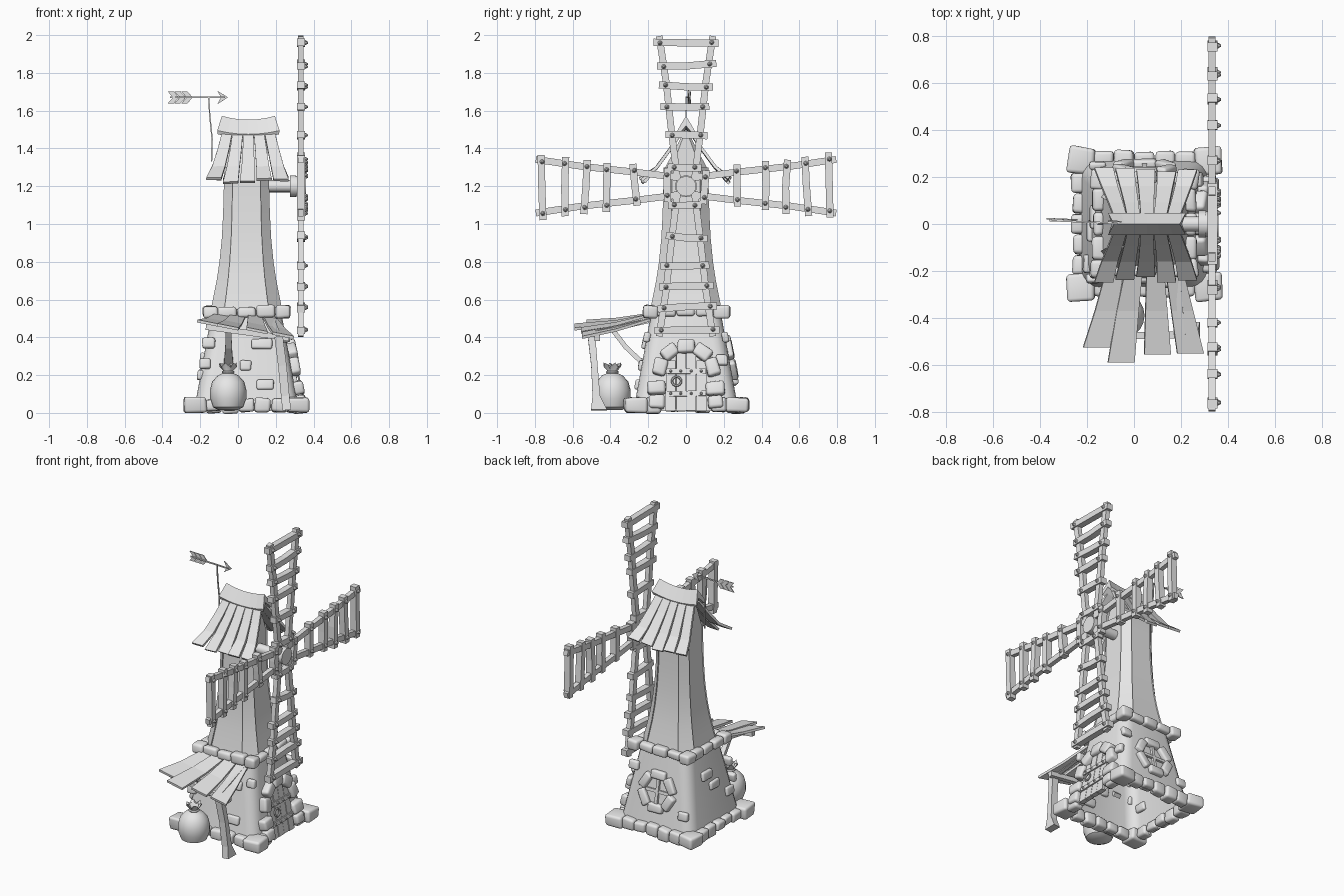
import bpy, bmesh, math, random
from mathutils import Matrix, Vector

if "Cube" in bpy.data.objects:
    bpy.data.objects.remove(bpy.data.objects["Cube"])

random.seed(4)
CX = 0.045
TILT = math.atan(0.09 / 0.5)
T, R = Matrix.Translation, Matrix.Rotation
I4 = Matrix.Identity(4)
grey = bpy.data.materials.new("light_grey")
grey.diffuse_color = (0.8, 0.8, 0.8, 1)
grey.use_nodes = True
grey.node_tree.nodes["Principled BSDF"].inputs["Base Color"].default_value = grey.diffuse_color


def jit(a):
    return random.uniform(-a, a)


def make(name, bm, smooth=None, bevel=0):
    bmesh.ops.recalc_face_normals(bm, faces=bm.faces)
    me = bpy.data.meshes.new(name)
    bm.to_mesh(me)
    bm.free()
    ob = bpy.data.objects.new(name, me)
    bpy.context.collection.objects.link(ob)
    me.materials.append(grey)
    if smooth == "all":
        for p in me.polygons:
            p.use_smooth = True
    elif smooth == "angle":
        bpy.ops.object.select_all(action='DESELECT')
        ob.select_set(True)
        bpy.context.view_layer.objects.active = ob
        bpy.ops.object.shade_smooth_by_angle(angle=math.radians(35))
    if bevel:
        m = ob.modifiers.new("round", 'BEVEL')
        m.width, m.segments = bevel, 3
    return ob


def loft(bm, rings, start=True, end=True, M=I4):
    vs = [[bm.verts.new(M @ Vector(p)) for p in r] for r in rings]
    n = len(vs[0])
    for a, b in zip(vs, vs[1:]):
        for i in range(n):
            bm.faces.new((a[i], a[(i + 1) % n], b[(i + 1) % n], b[i]))
    if start:
        bm.faces.new(vs[0][::-1])
    if end:
        bm.faces.new(vs[-1])


def box(bm, M, size, wob=0.0):
    r = bmesh.ops.create_cube(bm, size=1, matrix=M @ Matrix.Diagonal((*size, 1)))
    for v in r["verts"]:
        v.co += Vector((jit(wob), jit(wob), jit(wob)))


def strip(bm, pts, widths, thick, side, M=I4):
    # plank following a path, with its width along "side"
    pts, s, rings = [Vector(p) for p in pts], Vector(side), []
    for i, p in enumerate(pts):
        t = (pts[min(i + 1, len(pts) - 1)] - pts[max(i - 1, 0)]).normalized()
        n = s.cross(t).normalized() * thick / 2
        w = s * widths[i] / 2
        rings.append([p - w - n, p + w - n, p + w + n, p - w + n])
    loft(bm, rings, M=M)


def cyl(bm, M, r1, r2, depth, seg=12):
    bmesh.ops.create_cone(bm, cap_ends=True, segments=seg, radius1=r1, radius2=r2, depth=depth, matrix=M)


def half(z):
    return 0.28 - 0.18 * z


def side(k):
    # sides in order: front, right, back, left; local -y faces outward
    return T((CX, 0, 0)) @ R(k * math.pi / 2, 4, 'Z')


def wall(k, u, z):
    return side(k) @ T((u, -half(z), z)) @ R(-TILT, 4, 'X')


def rounded(h, z, r=0.07, n=5):
    out = []
    for k in range(4):
        for j in range(n):
            a = math.pi / 2 * (k + j / (n - 1))
            sx, sy = ((1, 1), (-1, 1), (-1, -1), (1, -1))[k]
            out.append((CX + sx * (h - r) + r * math.cos(a), sy * (h - r) + r * math.sin(a), z))
    return out


# Stone lower storey
bm = bmesh.new()
loft(bm, [rounded(half(z), z) for z in (0.01, 0.27, 0.53)], start=False)
make("lower_wall", bm, "angle")

# Curved upper tower with gable ends, and four chamfered corner posts
PROF = [(0.52, .195), (0.6, .178), (0.7, .158), (0.8, .143), (0.92, .131), (1.05, .124), (1.2, .12), (1.3, .12)]


def octagon(hx, hy, c, z):
    return [(CX + x, y, z) for x, y in ((hx, hy - c), (hx - c, hy), (c - hx, hy), (-hx, hy - c),
                                        (-hx, c - hy), (c - hx, -hy), (hx - c, -hy), (hx, c - hy))]


bm = bmesh.new()
loft(bm, [octagon(h - .01, h - .01, .3 * h, z) for z, h in PROF] + [octagon(.11, .014, .006, 1.48)])
make("upper_tower", bm, "angle")
bm = bmesh.new()
for k in range(4):
    loft(bm, [[(h - .38 * h, -h, z), (h, -h + .38 * h, z), (h - .38 * h, .38 * h - h, z)] for z, h in PROF], M=side(k))
make("corner_posts", bm, "angle")

# Rings of stones around the base and above the lower storey
bm = bmesh.new()
for z, h, n, t, ht, corner in ((.042, .275, 5, .07, .07, .115), (.535, .195, 3, .055, .055, .08)):
    for k in range(4):
        span = 2 * h - corner
        for i in range(n):
            if k == 1 and z < .1 and 0 < i < n - 1:
                continue  # doorway
            u = -span / 2 + span * (i + .5) / n
            box(bm, side(k) @ T((u, -h, z + jit(.005))) @ R(jit(.06), 4, 'Y'),
                (span / n * .95, t + jit(.01), ht + jit(.012)), .004)
        box(bm, side(k) @ T((h - .005, -h + .005, z)) @ R(jit(.1), 4, 'Z'), (corner, corner, ht + .01), .006)
make("stone_rings", bm, "all", .016)

# Loose stones showing in the walls
bm = bmesh.new()
for k, u, z, w in ((0, .08, .365, .11), (0, -.005, .25, .06), (0, -.2, .37, .07), (0, -.22, .26, .06),
                   (0, .2, .4, .06), (0, .1, .15, .09), (3, -.03, .37, .1), (3, .03, .29, .09),
                   (3, .17, .2, .08), (2, -.19, .4, .07), (2, .2, .17, .07), (1, .19, .28, .06)):
    box(bm, wall(k, u, z), (w, .035, .055), .003)
make("wall_stones", bm, "all", .012)

# Arched doorway: stones, planks, iron bands, rivets and ring
bm = bmesh.new()
D = wall(1, 0, 0)
for s in (-1, 1):
    for z, w in ((.055, .08), (.13, .1)):
        box(bm, D @ T((s * .155, -.005, z)) @ R(jit(.08), 4, 'Y'), (w, .08, .07), .005)
for a in (14, 52, 90, 128, 166):
    box(bm, D @ T((0, -.005, .21)) @ R(math.radians(90 - a), 4, 'Y') @ T((0, 0, .143)), (.092, .08, .07), .005)
make("door_stones", bm, "all", .016)
bm = bmesh.new()
for i, top in enumerate((.27, .31, .31, .27)):
    box(bm, D @ T((-.081 + .054 * i, -.004, top / 2 + .008)), (.05, .03, top), .002)
for z in (.1, .22):
    box(bm, D @ T((0, -.02, z)) @ R(jit(.04), 4, 'Y'), (.21, .014, .028))
    for i in range(4):
        cyl(bm, D @ T((-.081 + .054 * i, -.031, z)) @ R(math.pi / 2, 4, 'X'), .009, .004, .012, 6)
make("door", bm)
bpy.ops.mesh.primitive_torus_add(major_segments=16, minor_segments=6, major_radius=.024, minor_radius=.006)
ring = bpy.context.object
ring.name = "door_ring"
ring.matrix_world = D @ T((-.05, -.03, .165)) @ R(math.pi / 2, 4, 'X')
ring.data.materials.append(grey)

# Six-sided window with crossed bars on the back
bm = bmesh.new()
W = wall(2, 0, .28)
for i in range(6):
    box(bm, W @ R(i * math.pi / 3, 4, 'Y') @ T((0, -.005, .105)), (.105, .05, .055), .004)
make("window_stones", bm, "all", .013)
bm = bmesh.new()
for size in ((.02, .03, .17), (.17, .026, .02)):
    box(bm, W, size)
make("window_bars", bm)

# Roof planks on both slopes
bm = bmesh.new()
for s in (-1, 1):
    for i in range(-2, 3):
        dz, dy = .012 * abs(i) + jit(.01), jit(.018)
        pts = [(.055 + i * .056, s * .025, 1.485), (.055 + i * .066, s * .085, 1.395),
               (.053 + i * .078, s * .155, 1.3), (.05 + i * .089, s * (.235 + dy), 1.215 + dz)]
        strip(bm, pts, (.054, .06, .068, .08), .016, Vector((1, 0, jit(.1))).normalized())
make("roof_planks", bm)

# Sagging ridge cap
bm = bmesh.new()
rings = []
for j in range(7):
    t = j / 3 - 1
    d = .02 * t * t
    rings.append([(.055 + .14 * t, 0, 1.552 + d), (.055 + .165 * t, .046, 1.475 + d), (.055 + .162 * t, .038, 1.455 + d),
                  (.055 + .15 * t, 0, 1.5 + d), (.055 + .162 * t, -.038, 1.455 + d), (.055 + .165 * t, -.046, 1.475 + d)])
loft(bm, rings)
make("ridge_cap", bm)

# Awning planks, beam, post and brace
bm = bmesh.new()
for x0, x1, y1, z0, z1 in ((-.08, -.16, -.525, .515, .475), (.0, -.055, -.59, .51, .455),
                           (.09, .1, -.555, .51, .435), (.17, .24, -.55, .5, .41)):
    pts = [(x0, -.19, z0), ((x0 + x1) / 2, -.37, (z0 + z1) / 2 - .008), (x1, y1, z1)]
    strip(bm, pts, (.075, .095, .115), .015, Vector((1, 0, -.2)).normalized())
make("awning_planks", bm)
bm = bmesh.new()
strip(bm, [(-.17, -.47, .455), (.05, -.475, .425), (.27, -.47, .395)], (.03, .03, .03), .03, (0, 1, 0))
strip(bm, [(.215, -.5, .405), (.235, -.485, .25), (.25, -.475, .09), (.258, -.46, .015)],
      (.04, .034, .04, .085), .045, (0, 1, 0))
strip(bm, [(-.05, -.4, .455), (-.05, -.32, .35), (-.05, -.215, .25)], (.03, .035, .05), .025, (1, 0, 0))
for x in (-.09, .18):
    strip(bm, [(x, -.19, .49), (x * 1.15, -.48, .44 - .1 * x)], (.025, .025), .025, (1, 0, 0))
make("awning_frame", bm)

# Tied sack
bm = bmesh.new()
SACK = ((.05, .015), (.08, .03), (.096, .075), (.097, .12), (.085, .165), (.055, .198), (.024, .212), (.026, .222),
        (.048, .255), (.03, .245))
loft(bm, [[(-.052 + r * math.cos(a * math.pi / 10), -.39 + r * math.sin(a * math.pi / 10),
            z + (.012 * math.sin(a * 1.9) if z > .23 else 0)) for a in range(20)] for r, z in SACK])
make("sack", bm, "angle")
bpy.ops.mesh.primitive_torus_add(major_segments=16, minor_segments=6, major_radius=.026, minor_radius=.008,
                                 location=(-.052, -.39, .216))
bpy.context.object.name = "sack_rope"
bpy.context.object.data.materials.append(grey)

# Axle and hub
bm = bmesh.new()
for x, z, r, d, n in ((.23, 1.2, .032, .16, 16), (.29, 1.2, .058, .032, 16), (.333, 1.2, .054, .054, 12)):
    cyl(bm, T((x, 0, z)) @ R(math.pi / 2, 4, 'Y'), r, r, d, n)
make("axle_and_hub", bm, "angle")

# Four lattice sails
rails, rungs, rivets = bmesh.new(), bmesh.new(), bmesh.new()
for k in range(4):
    B = T((.332, 0, 1.2)) @ R(k * math.pi / 2, 4, 'X')
    for s in (-1, 1):
        strip(rails, [(0, s * .045, .03), (0, s * .078, .3), (0, s * .105, .55), (0, s * .142, .795)],
              (.03,) * 4, .036, (1, 0, 0), B)
    for r in (.1, .27, .42, .53, .64, .76):
        off = .042 + .125 * r
        tilt = R(jit(.06), 4, 'X')
        M = B @ T((.002, jit(.008), r)) @ tilt
        strip(rungs, [(0, -off - .035, jit(.006)), (0, 0, jit(.004)), (0, off + .035, jit(.006))],
              (.042,) * 3, .038, (1, 0, 0), M)
        for s in (-1, 1):
            cyl(rivets, M @ T((.028, s * off, 0)) @ R(math.pi / 2, 4, 'Y'), .013, .004, .016, 8)
make("sail_rails", rails)
make("sail_rungs", rungs)
make("sail_rivets", rivets)

# Weather vane: bent rod and flat arrow
bm = bmesh.new()
strip(bm, [(-.14, 0, 1.33), (-.137, 0, 1.45), (-.15, 0, 1.58), (-.155, 0, 1.675)], (.007,) * 4, .007, (0, 1, 0))
strip(bm, [(-.36, .015, 1.67), (-.07, .003, 1.67)], (.007, .007), .008, (0, 1, 0))
V = T((0, .008, 1.67)) @ R(-.04, 4, 'Z')


def flat(outline):
    loft(bm, [[(x, y, z) for x, z in outline] for y in (-.003, .003)], M=V)


flat([(-.053, 0), (-.11, .036), (-.09, 0), (-.11, -.036)])
for i in range(3):
    x = -.372 + i * .036
    flat([(x, .031), (x + .032, .031), (x + .06, 0), (x + .032, -.031), (x, -.031), (x + .028, 0)])
make("weather_vane", bm)
